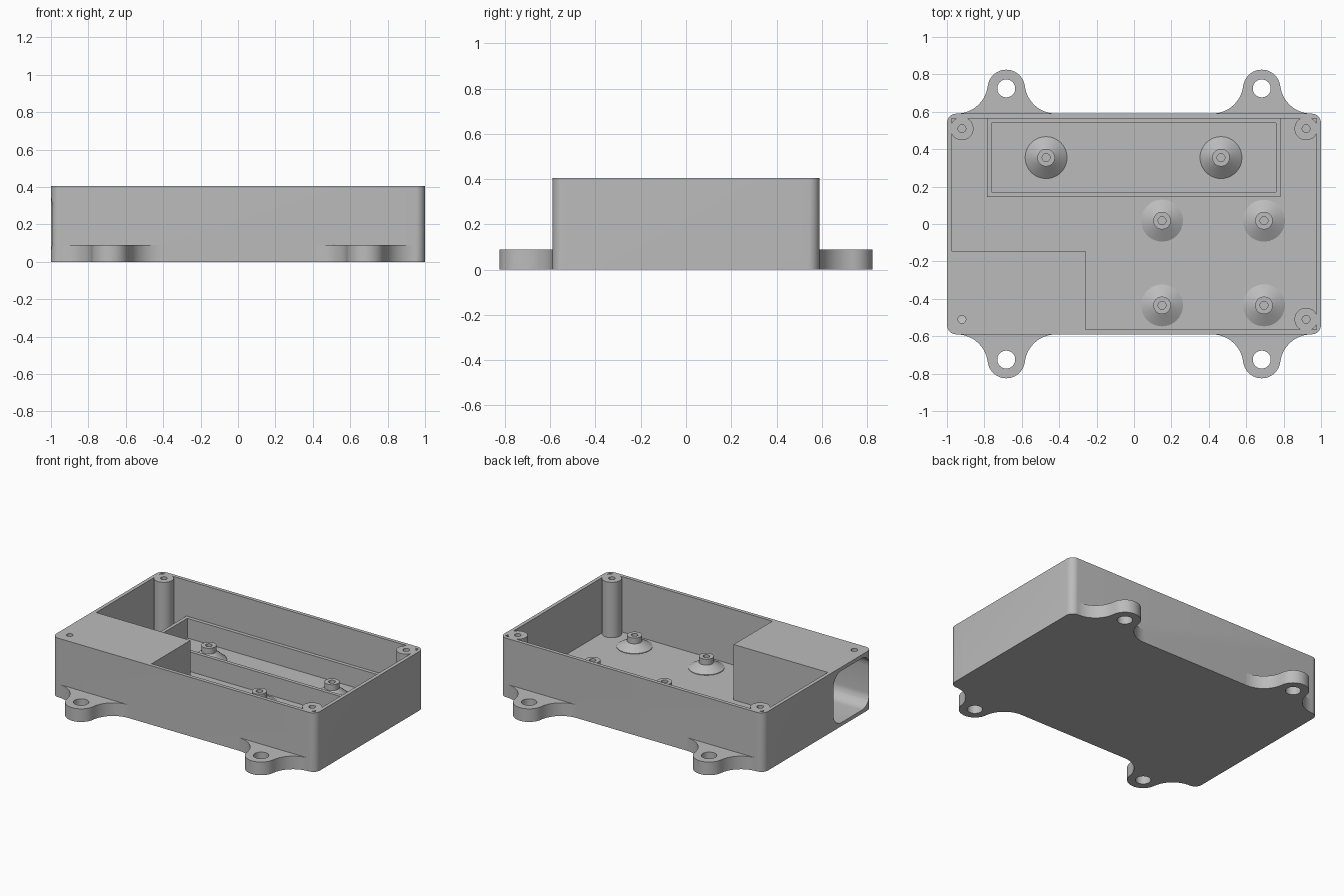
import bpy, bmesh, math
from mathutils import Vector, Matrix

if "Cube" in bpy.data.objects:
    bpy.data.objects.remove(bpy.data.objects["Cube"])

H, FLOOR, WALL = 0.405, 0.025, 0.025
SX, SY = 1.0, 0.59

grey = bpy.data.materials.new("plain grey")
grey.diffuse_color = (0.5, 0.5, 0.5, 1)
grey.use_nodes = True
grey.node_tree.nodes["Principled BSDF"].inputs["Base Color"].default_value = grey.diffuse_color


def finish(name, bm):
    bmesh.ops.recalc_face_normals(bm, faces=bm.faces[:])
    me = bpy.data.meshes.new(name)
    bm.to_mesh(me)
    bm.free()
    me.materials.append(grey)
    ob = bpy.data.objects.new(name, me)
    bpy.context.collection.objects.link(ob)
    return ob


def prism(name, pts, z0, z1, matrix=None):
    """Extrude a 2D outline from z0 to z1."""
    bm = bmesh.new()
    face = bm.faces.new([bm.verts.new((x, y, z0)) for x, y in pts])
    ext = bmesh.ops.extrude_face_region(bm, geom=[face])["geom"]
    bmesh.ops.translate(bm, vec=(0, 0, z1 - z0),
                        verts=[v for v in ext if isinstance(v, bmesh.types.BMVert)])
    if matrix:
        bm.transform(matrix)
    return finish(name, bm)


def lathe(name, profile, loc, n=48):
    """Revolve (radius, height) points that start and end on the axis rim."""
    bm = bmesh.new()
    rings = [[bm.verts.new((loc[0] + r * math.cos(2 * math.pi * i / n),
                            loc[1] + r * math.sin(2 * math.pi * i / n), z))
              for i in range(n)] for r, z in profile]
    for a, b in zip(rings, rings[1:]):
        for i in range(n):
            j = (i + 1) % n
            bm.faces.new((a[i], a[j], b[j], b[i]))
    bm.faces.new(rings[0])
    bm.faces.new(rings[-1])
    return finish(name, bm)


def arc(cx, cy, r, a0, a1, n):
    return [(cx + r * math.cos(math.radians(a0 + (a1 - a0) * i / n)),
             cy + r * math.sin(math.radians(a0 + (a1 - a0) * i / n))) for i in range(n + 1)]


def rounded(x0, x1, y0, y1, r, n=8):
    return (arc(x1 - r, y1 - r, r, 0, 90, n) + arc(x0 + r, y1 - r, r, 90, 180, n)
            + arc(x0 + r, y0 + r, r, 180, 270, n) + arc(x1 - r, y0 + r, r, 270, 360, n))


def circle(cx, cy, r, n=40):
    return arc(cx, cy, r, 0, 360, n)[:-1]


def boolean(target, tool, op):
    mod = target.modifiers.new("cut", 'BOOLEAN')
    mod.object, mod.operation, mod.solver = tool, op, 'EXACT'
    bpy.context.view_layer.objects.active = target
    bpy.ops.object.modifier_apply(modifier=mod.name)
    bpy.data.objects.remove(tool)


# Maps outline (u, v) to (y, z) and extrusion to x
SIDE = Matrix(((0, 0, 1, 0), (1, 0, 0, 0), (0, 1, 0, 0), (0, 0, 0, 1)))

# Outer box with an L-shaped cavity, leaving a solid front left block
case = prism("case", rounded(-SX, SX, -SY, SY, 0.05), 0, H)
ix, iy, bx, by = SX - WALL, SY - WALL, -0.26, -0.145
boolean(case, prism("cavity", [(-ix, iy), (-ix, by), (bx, by), (bx, -iy), (ix, -iy), (ix, iy)],
                    FLOOR, H + 0.1), 'DIFFERENCE')

# Corner screw columns
for sx, sy in ((-1, 1), (1, 1), (1, -1)):
    boolean(case, prism("column", circle(sx * 0.92, sy * 0.51, 0.062), FLOOR - 0.01, H), 'UNION')
boolean(case, prism("outer_trim", rounded(-SX, SX, -SY, SY, 0.05), -0.1, H + 0.1), 'INTERSECT')
for sx in (-1, 1):
    for sy in (-1, 1):
        boolean(case, prism("screw_hole", circle(sx * 0.92, sy * 0.51, 0.021, 24),
                            0.2, H + 0.1), 'DIFFERENCE')

# Pocket open to the left, its round passage, and the small side hole
boolean(case, prism("pocket", rounded(-0.565, -0.17, 0.025, 0.38, 0.085),
                    -1.1, bx - 0.025, SIDE), 'DIFFERENCE')
boolean(case, prism("passage", circle(-0.325, 0.2, 0.118), bx - 0.1, bx + 0.1, SIDE), 'DIFFERENCE')
boolean(case, prism("side_hole", circle(-0.01, 0.2, 0.06), -1.1, -0.9, SIDE), 'DIFFERENCE')

# Low frame along the back wall
frame = prism("tray_frame", [(-0.787, 0.145), (0.782, 0.145), (0.782, iy), (-0.787, iy)], FLOOR, 0.16)
boolean(frame, prism("tray_cut", [(-0.763, 0.17), (0.758, 0.17), (0.758, 0.54), (-0.763, 0.54)],
                     0, 0.3), 'DIFFERENCE')

# Standoffs with conical feet and blind holes
spots = [(-0.47, 0.355, 0.125), (0.465, 0.355, 0.125)]
spots += [(x, y, 0.105) for x in (0.15, 0.695) for y in (0.018, -0.435)]
standoffs = [lathe("standoff", [(0.112, FLOOR), (0.112, FLOOR + 0.004), (0.047, top - 0.04),
                                (0.047, top), (0.021, top), (0.021, FLOOR + 0.01)], (x, y))
             for x, y, top in spots]

# Mounting ears with fillets flaring into the long walls
R, OFF, HY, EAR = 0.168, 0.266, 0.725, 0.1
cy = SY + R
a = math.degrees(math.atan2(HY - cy, -OFF))  # from fillet centre to ear centre
a %= 360
right = arc(OFF, cy, R, 270, a, 14)
b = a - 180
cap = arc(0, HY, EAR, b, 180 - b, 24)
left = [(-x, y) for x, y in reversed(right)]
outline = [(OFF, SY - 0.01)] + right + cap[1:-1] + left + [(-OFF, SY - 0.01)]
ears = []
for sx in (-1, 1):
    for sy in (-1, 1):
        pts = [(sx * 0.683 + x, sy * y) for x, y in outline]
        ear = prism("mounting_ear", pts, 0, 0.09)
        boolean(ear, prism("ear_hole", circle(sx * 0.683, sy * HY, 0.048), -0.1, 0.2), 'DIFFERENCE')
        ears.append(ear)

# Smooth the curved walls, keep the edges sharp
bpy.ops.object.select_all(action='DESELECT')
for ob in [case, frame] + standoffs + ears:
    ob.select_set(True)
bpy.context.view_layer.objects.active = case
bpy.ops.object.shade_smooth_by_angle(angle=math.radians(25))
